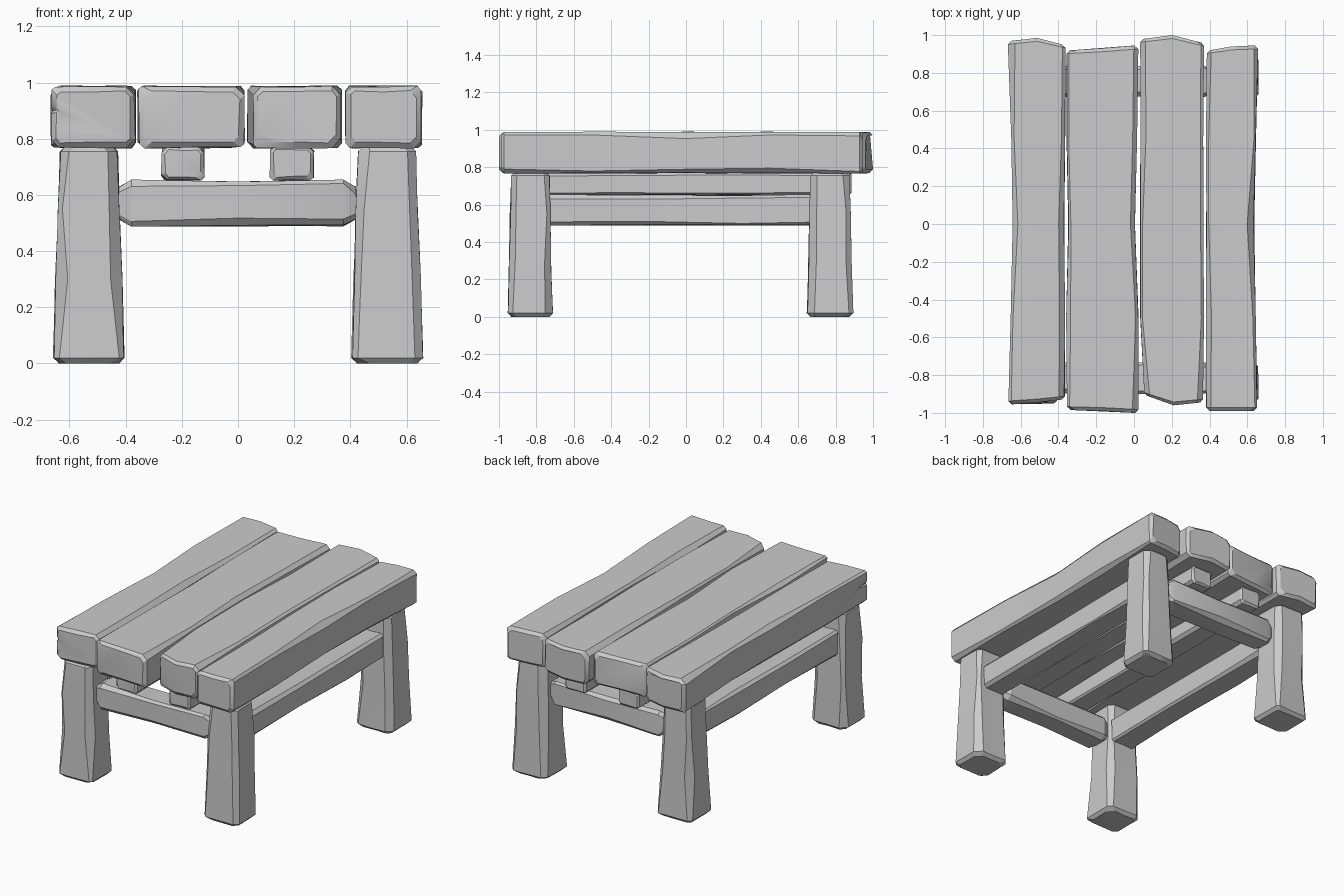
import bpy, bmesh, math, random

if "Cube" in bpy.data.objects:
    bpy.data.objects.remove(bpy.data.objects["Cube"])

random.seed(4)


def place(axis, pos, a, b):
    return {'x': (pos, a, b), 'y': (a, pos, b), 'z': (a, b, pos)}[axis]


def finish(name, bm):
    bmesh.ops.recalc_face_normals(bm, faces=bm.faces)
    mesh = bpy.data.meshes.new(name)
    bm.to_mesh(mesh)
    bm.free()
    mesh.shade_smooth()
    mesh.set_sharp_from_angle(angle=math.radians(28))
    ob = bpy.data.objects.new(name, mesh)
    bpy.context.collection.objects.link(ob)
    return ob


def beam(name, axis, stations, chamfer, bevel=0.012, inset=None, ends=None, rough=0.006):
    """Loft chamfered rectangles (pos, a0, a1, b0, b1) along an axis.
    ends = two (left, middle, right) offsets that cut the ends unevenly."""
    inset = bevel if inset is None else inset
    first, last = stations[0], stations[-1]

    def shrunk(s):
        return (s[0], s[1] + inset, s[2] - inset, s[3] + inset, s[4] - inset)
    rows = ([shrunk(first), (first[0] + bevel,) + first[1:]] + stations[1:-1]
            + [(last[0] - bevel,) + last[1:], shrunk(last)])
    bm = bmesh.new()
    rings = []
    for i, (pos, a0, a1, b0, b1) in enumerate(rows):
        c = [chamfer * random.uniform(0.5, 1.5) for _ in range(4)]
        m = (a0 + a1) / 2
        pts = [(a0 + c[0], b0), (m, b0), (a1 - c[1], b0), (a1, b0 + c[1]),
               (a1, b1 - c[2]), (a1 - c[2], b1), (m, b1), (a0 + c[3], b1),
               (a0, b1 - c[3]), (a0, b0 + c[0])]
        ring = []
        for a, b in pts:
            p = pos
            if ends and (i < 2 or i >= len(rows) - 2):
                l, mid, r = ends[0] if i < 2 else ends[1]
                u = (a - a0) / (a1 - a0) * 2
                p += l + (mid - l) * u if u < 1 else mid + (r - mid) * (u - 1)
            # hand-hewn wobble, always inwards
            a += math.copysign(random.uniform(0, rough), m - a) if a != m else 0
            b += math.copysign(random.uniform(0, rough), (b0 + b1) / 2 - b)
            ring.append(bm.verts.new(place(axis, p, a, b)))
        rings.append(ring)
    for r0, r1 in zip(rings, rings[1:]):
        for k in range(10):
            n = (k + 1) % 10
            bm.faces.new((r0[k], r0[n], r1[n], r1[k]))
    bm.faces.new(rings[0])
    bm.faces.new(rings[-1])
    return finish(name, bm)


# Table top planks: left and right edges from front to back, and uneven ends
planks = [
    ([-.668, -.655, -.645, -.65, -.668], [-.365, -.363, -.365, -.363, -.36],
     (-.955, -.945, -.93), (.97, .985, .95)),
    ([-.355, -.36, -.35, -.36, -.358], [.025, .025, .01, .02, .025],
     (-.985, -.99, -1.0), (.92, .93, .945)),
    ([.05, .03, .03, .03, .03], [.37, .375, .37, .37, .375],
     (-.91, -.96, -.945), (.98, 1.0, .96)),
    ([.38, .38, .38, .38, .38], [.657, .65, .637, .648, .657],
     (-.99, -.99, -.99), (.92, .94, .945)),
]
tops = []
for i, (left, right, front, back) in enumerate(planks):
    stations = []
    for k in range(5):
        y = (-.95, -.5, 0, .45, .95)[k]
        stations.append((y, left[k], right[k], .765, .99))
    offs = ([v + .95 for v in front], [v - .95 for v in back])
    tops.append(beam(f"top_plank_{i + 1}", 'y', stations, .022, ends=offs, bevel=.018))

# Split notch in the front left plank corner
bm = bmesh.new()
tri = [(-.70, .955), (-.615, .90), (-.70, .855)]
lo = [bm.verts.new((x, -1.05, z)) for x, z in tri]
hi = [bm.verts.new((x - .06, -.80, z)) for x, z in tri]
bm.faces.new(lo)
bm.faces.new(hi)
for k in range(3):
    n = (k + 1) % 3
    bm.faces.new((lo[k], lo[n], hi[n], hi[k]))
cutter = finish("notch_cutter", bm)
cutter.hide_render = True
cutter.hide_set(True)
mod = tops[0].modifiers.new("notch", 'BOOLEAN')
mod.operation = 'DIFFERENCE'
mod.object = cutter

# Tapered legs
for side, sx in (("left", -1), ("right", 1)):
    for end, y0, y1 in (("front", -.955, -.71), ("back", .645, .895)):
        stations = []
        for z, inn, out, t in ((0, .402, .66, 0), (.3, .41, .652, .008),
                               (.55, .417, .645, .012), (.775, .425, .635, .018)):
            a0, a1 = sorted((sx * inn, sx * out))
            stations.append((z, a0, a1, y0 + t, y1 - t))
        beam(f"{end}_{side}_leg", 'z', stations, .03, bevel=.02)

# Short stretchers with tapered ends, between the left and right legs
for end, y0, y1 in (("front", -.90, -.73), ("back", .67, .84)):
    beam(f"{end}_stretcher", 'x',
         [(-.425, y0, y1, .487, .655), (0, y0, y1, .487, .65), (.42, y0, y1, .487, .655)],
         .02, bevel=.045, inset=.025)

# Long stretchers between the front and back legs
for side, sx in (("left", -1), ("right", 1)):
    a0, a1 = sorted((sx * .43, sx * .60))
    beam(f"{side}_stretcher", 'y',
         [(-.74, a0, a1, .487, .655), (-.2, a0, a1, .487, .65),
          (.3, a0, a1, .487, .655), (.68, a0, a1, .487, .655)], .015)

# Support beams under the planks
for side, x0, x1 in (("left", -.275, -.118), ("right", .112, .272)):
    beam(f"{side}_support_beam", 'y',
         [(-.89, x0, x1, .65, .775), (-.3, x0, x1, .65, .775),
          (.3, x0, x1, .65, .775), (.885, x0, x1, .65, .775)], .014)
